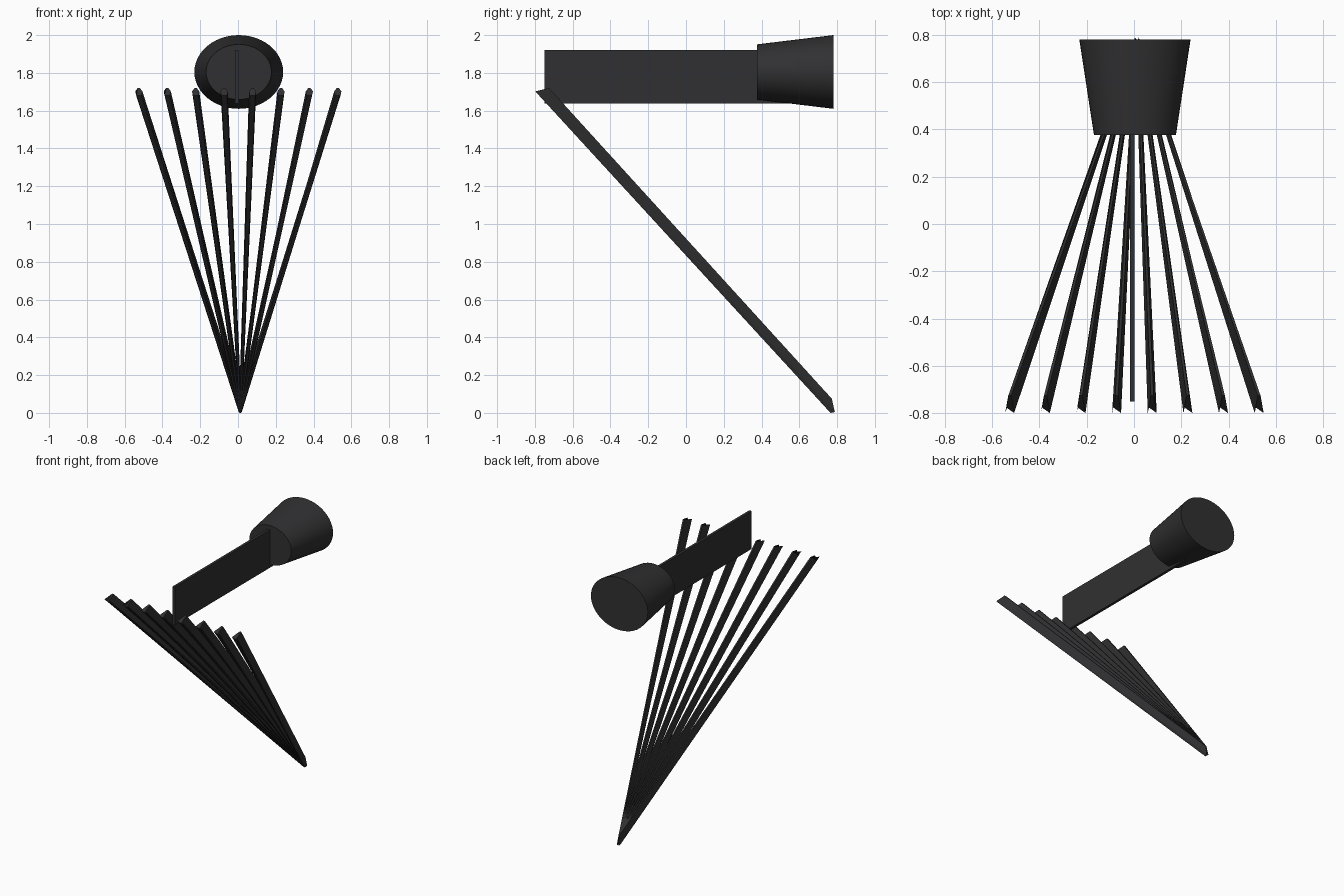
import bpy, math

if "Cube" in bpy.data.objects:
    bpy.data.objects.remove(bpy.data.objects["Cube"])

mat = bpy.data.materials.new("dark_metal")
mat.diffuse_color = (0.03, 0.03, 0.032, 1)
mat.use_nodes = True
mat.node_tree.nodes["Principled BSDF"].inputs["Base Color"].default_value = mat.diffuse_color

def add_mesh(name, verts, faces):
    me = bpy.data.meshes.new(name)
    me.from_pydata(verts, [], faces)
    me.materials.append(mat)
    ob = bpy.data.objects.new(name, me)
    bpy.context.collection.objects.link(ob)
    return ob

def loft(name, a, b):
    """Closed solid between two rings with equal point counts."""
    n = len(a)
    sides = [(i, (i + 1) % n, n + (i + 1) % n, n + i) for i in range(n)]
    return add_mesh(name, a + b, sides + [tuple(reversed(range(n))), tuple(range(n, 2 * n))])

def ellipse(y, rx, rz, n=48):
    return [(0.004 + rx * math.cos(t), y, 1.805 + rz * math.sin(t))
            for t in (2 * math.pi * i / n for i in range(n))]

def bar_end(x, profile):
    """Symmetric section: each profile row is (half width, y, z)."""
    right = [(x + w, y, z) for w, y, z in profile]
    left = [(x - w, y, z) for w, y, z in reversed(profile)]
    return right + left

# flared oval end piece
cup = loft("flared_knob", ellipse(0.375, 0.173, 0.146), ellipse(0.78, 0.235, 0.195))
bpy.context.view_layer.objects.active = cup
cup.select_set(True)
bpy.ops.object.shade_smooth_by_angle(angle=math.radians(30))

# thin upright plate running into the knob
plate = [(-0.017, 1.637), (0.003, 1.637), (0.003, 1.92), (-0.017, 1.92)]
loft("flat_arm", [(x, -0.75, z) for x, z in plate], [(x, 0.6, z) for x, z in plate])

# fan of slanted bars meeting at the foot
foot = [(0.004, 0.772, 0.075), (0.008, 0.788, 0.004), (0.004, 0.765, 0.0)]
tip = [(0.006, -0.725, 1.72), (0.019, -0.798, 1.702), (0.014, -0.775, 1.68)]
for i in range(8):
    x = -0.525 + 0.1505 * i
    loft(f"fan_bar_{i + 1}", bar_end(0.012, foot), bar_end(x, tip))

# consistent outward normals
import bmesh
for ob in bpy.context.collection.objects:
    bm = bmesh.new()
    bm.from_mesh(ob.data)
    bmesh.ops.recalc_face_normals(bm, faces=bm.faces)
    bm.to_mesh(ob.data)
    bm.free()
